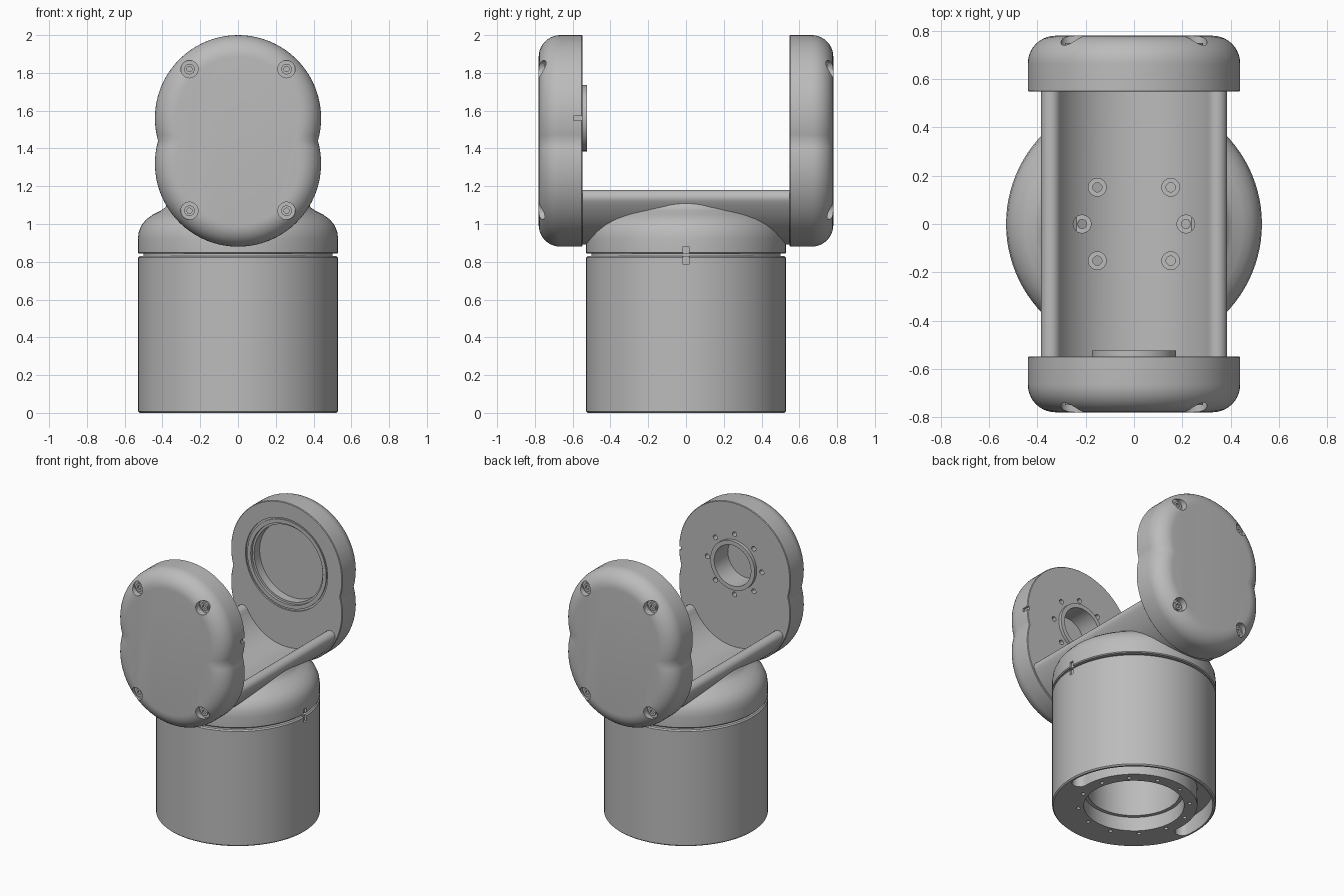
import bpy, bmesh
from math import sin, cos, pi, radians, sqrt, asin, atan2
from mathutils import Matrix, Vector

if "Cube" in bpy.data.objects:
    bpy.data.objects.remove(bpy.data.objects["Cube"])

grey = bpy.data.materials.new("satin grey")
grey.use_nodes = True
grey.diffuse_color = (0.5, 0.5, 0.5, 1)
grey.node_tree.nodes["Principled BSDF"].inputs["Base Color"].default_value = (0.5, 0.5, 0.5, 1)

IDENT = Matrix.Identity(4)
FRONT = Matrix.Rotation(pi / 2, 4, 'X')             # local z points to -y
BACK = Matrix.Rotation(pi, 4, 'Z') @ FRONT          # local z points to +y
UPPER, LOWER, R = 1.56, 1.32, 0.44                  # centres and radius of the end housings


def lathe(bm, profile, matrix=IDENT, at=(0, 0, 0), segs=48):
    """Revolve an (r, h) profile, with both ends on the axis, around local z."""
    part = bmesh.new()
    vs = [part.verts.new((r, 0, h)) for r, h in profile]
    es = [part.edges.new(p) for p in zip(vs, vs[1:])]
    bmesh.ops.spin(part, geom=vs + es, cent=(0, 0, 0), axis=(0, 0, 1),
                   angle=2 * pi, steps=segs, use_duplicate=False)
    bmesh.ops.remove_doubles(part, verts=part.verts, dist=0.0001)
    merge(bm, part, matrix @ Matrix.Translation(at))


def disc(bm, r, h0, h1, matrix=IDENT, at=(0, 0, 0), segs=32):
    lathe(bm, [(0, h0), (r, h0), (r, h1), (0, h1)], matrix, at, segs)


def loft(bm, rings, matrix=IDENT):
    """Skin a stack of equal-length closed loops and cap both ends."""
    part = bmesh.new()
    loops = [[part.verts.new(p) for p in ring] for ring in rings]
    for a, b in zip(loops, loops[1:]):
        for i in range(len(a)):
            j = (i + 1) % len(a)
            part.faces.new((a[i], a[j], b[j], b[i]))
    part.faces.new(loops[0][::-1])
    part.faces.new(loops[-1])
    merge(bm, part, matrix)


def merge(bm, part, matrix):
    bmesh.ops.recalc_face_normals(part, faces=part.faces)
    part.transform(matrix)
    mesh = bpy.data.meshes.new("piece")
    part.to_mesh(mesh)
    part.free()
    bm.from_mesh(mesh)
    bpy.data.meshes.remove(mesh)


def arc(cx, cy, r, a0, a1, n):
    return [(cx + r * cos(a0 + (a1 - a0) * i / n), cy + r * sin(a0 + (a1 - a0) * i / n))
            for i in range(n + 1)]


def to_object(name, bm):
    mesh = bpy.data.meshes.new(name)
    bm.to_mesh(mesh)
    bm.free()
    mesh.materials.append(grey)
    ob = bpy.data.objects.new(name, mesh)
    bpy.context.collection.objects.link(ob)
    return ob


def finish(name, bm, cuts=None):
    """Make the object, carve the cutters out of it and shade it."""
    ob = to_object(name, bm)
    bpy.ops.object.select_all(action='DESELECT')
    ob.select_set(True)
    bpy.context.view_layer.objects.active = ob
    if cuts:
        cutter = to_object("cutter", cuts)
        mod = ob.modifiers.new("carve", 'BOOLEAN')
        mod.object, mod.operation, mod.solver = cutter, 'DIFFERENCE', 'EXACT'
        bpy.ops.object.modifier_apply(modifier=mod.name)
        bpy.data.objects.remove(cutter)
    bpy.ops.object.shade_smooth_by_angle(angle=radians(30))
    return ob


def index_slot(bm, centre, size):
    bmesh.ops.create_cube(bm, size=1, matrix=Matrix.Translation(centre) @ Matrix.Diagonal((*size, 1)))


def housing_outline(inset, h):
    """Outline of two overlapping circles, shrunk by inset."""
    r = R - inset
    half = (UPPER - LOWER) / 2
    a = asin(half / r)
    return [(x, y, h) for x, y in arc(0, UPPER, r, -a, pi + a, 48)
            + arc(0, LOWER, r, pi - a, 2 * pi + a, 48)[1:-1]]


# Base drum: bearing bore, bolt circle and cable slot underneath
drum = bmesh.new()
lathe(drum, [(0, 0), (0.522, 0), (0.53, 0.008), (0.53, 0.822), (0.522, 0.83),
             (0.5, 0.83), (0.5, 0.86), (0, 0.86)], segs=96)
cuts = bmesh.new()
lathe(cuts, [(0, -0.1), (0.325, -0.1), (0.325, 0.1), (0.3, 0.1), (0.3, 0.6), (0, 0.6)])
for k in range(12):
    a = 2 * pi * (k + 0.5) / 12
    disc(cuts, 0.013, -0.1, 0.06, at=(0.362 * cos(a), 0.362 * sin(a), 0), segs=16)
mid, w, end = 0.46, 0.05, radians(187)
slot = (arc(0, 0, mid + w, 0, end, 48)
        + arc(mid * cos(end), mid * sin(end), w, end, end + pi, 8)[1:-1]
        + arc(0, 0, mid - w, end, 0, 48) + arc(mid, 0, w, pi, 2 * pi, 8)[1:-1])
loft(cuts, [[(x, y, h) for x, y in slot] for h in (-0.1, 0.12)])
index_slot(cuts, (0.53, 0, 0.84), (0.03, 0.03, 0.11))
finish("base_drum", drum, cuts)

# Rotating dome, hollowed where the cradle sits
dome = bmesh.new()
lathe(dome, [(0, 0.843), (0.524, 0.843), (0.53, 0.849), (0.53, 0.92), (0.525, 0.96),
             (0.51, 0.995), (0.485, 1.025), (0.45, 1.05), (0.41, 1.07),
             (0.385, 1.088), (0.37, 1.115), (0, 1.115)], segs=96)
cuts = bmesh.new()
disc(cuts, 0.39, -0.7, 0.7, FRONT, (0, LOWER, 0), 96)
index_slot(cuts, (0.53, 0, 0.83), (0.03, 0.03, 0.1))
finish("swivel_dome", dome, cuts)

# Cradle: curved trough with rounded lips joining both housings
lip_x, lip_z, lip = 0.345, 1.14, 0.04
mid = sqrt(lip_x ** 2 + (LOWER - lip_z) ** 2)
a0 = atan2(lip_z - LOWER, -lip_x)
a1 = -pi - a0
section = (arc(0, LOWER, mid + lip, a0, a1, 40)
           + arc(lip_x, lip_z, lip, a1, a1 + pi, 10)[1:-1]
           + arc(0, LOWER, mid - lip, a1, a0, 40)
           + arc(-lip_x, lip_z, lip, a0 + pi, a0, 10)[1:-1][::1])
# the left lip runs the opposite way round, over its top
section[-9:] = [(-x, z) for x, z in arc(lip_x, lip_z, lip, a1 + pi, a1, 10)[1:-1]]
cradle = bmesh.new()
loft(cradle, [[(x, y, z) for x, z in section] for y in (-0.58, 0.58)])
cuts = bmesh.new()
for x, y in [(sx * 0.152, sy * 0.152) for sx in (-1, 1) for sy in (-1, 1)] + [(-0.215, 0), (0.215, 0)]:
    floor = LOWER - sqrt((mid - lip) ** 2 - (abs(x) - 0.035) ** 2) - 0.01
    lathe(cuts, [(0, floor - 0.03), (0.019, floor - 0.03), (0.019, floor),
                 (0.037, floor), (0.037, 1.25), (0, 1.25)], at=(x, y, 0), segs=24)
finish("cradle", cradle, cuts)

# End housings with rounded outer rims and recessed corner screws
INNER, OUTER, ROUND = 0.548, 0.78, 0.115
corners = [(x, z) for x in (-0.257, 0.257) for z in (1.07, 1.82)]
for side, matrix in (("front", FRONT), ("back", BACK)):
    shell = bmesh.new()
    rim = [(0.004, INNER), (0, INNER + 0.004)]
    rim += [(ROUND * (1 - cos(t)), OUTER - ROUND * (1 - sin(t)))
            for t in [pi / 2 * i / 10 for i in range(11)]]
    loft(shell, [housing_outline(d, h) for d, h in rim], matrix)
    cuts = bmesh.new()
    for x, z in corners:
        disc(cuts, 0.046, 0.735, 0.9, matrix, (x, z, 0))
    if side == "front":
        disc(cuts, 0.145, 0.4, 0.68, matrix, (0, UPPER, 0), 64)
        for k in range(8):
            a = 2 * pi * k / 8
            disc(cuts, 0.017, 0.5, 0.6, matrix, (0.215 * cos(a), UPPER + 0.215 * sin(a), 0), 16)
        index_slot(cuts, (0.44, -0.568, UPPER), (0.03, 0.055, 0.026))
    else:
        lathe(cuts, [(0, 0.4), (0.325, 0.4), (0.325, INNER + 0.01), (0.3, INNER + 0.01),
                     (0.3, INNER + 0.02), (0.27, INNER + 0.02), (0.27, 0.63), (0, 0.63)],
              matrix, (0, UPPER, 0), 64)
    finish(side + "_housing", shell, cuts)

    screws = bmesh.new()
    for x, z in corners:
        lathe(screws, [(0, 0.73), (0.028, 0.73), (0.028, 0.75), (0.014, 0.75),
                       (0.014, 0.738), (0, 0.738)], matrix, (x, z, 0), 24)
    finish(side + "_screws", screws)

# Raised bearing collar on the front housing
collar = bmesh.new()
disc(collar, 0.175, 0.525, 0.56, FRONT, (0, UPPER, 0), 64)
cuts = bmesh.new()
disc(cuts, 0.145, 0.4, 0.7, FRONT, (0, UPPER, 0), 64)
finish("bearing_collar", collar, cuts)

# Raised seal ring inside the back housing
seal = bmesh.new()
disc(seal, 0.312, INNER + 0.002, INNER + 0.03, BACK, (0, UPPER, 0), 64)
cuts = bmesh.new()
disc(cuts, 0.285, 0.4, 0.7, BACK, (0, UPPER, 0), 64)
finish("seal_ring", seal, cuts)
